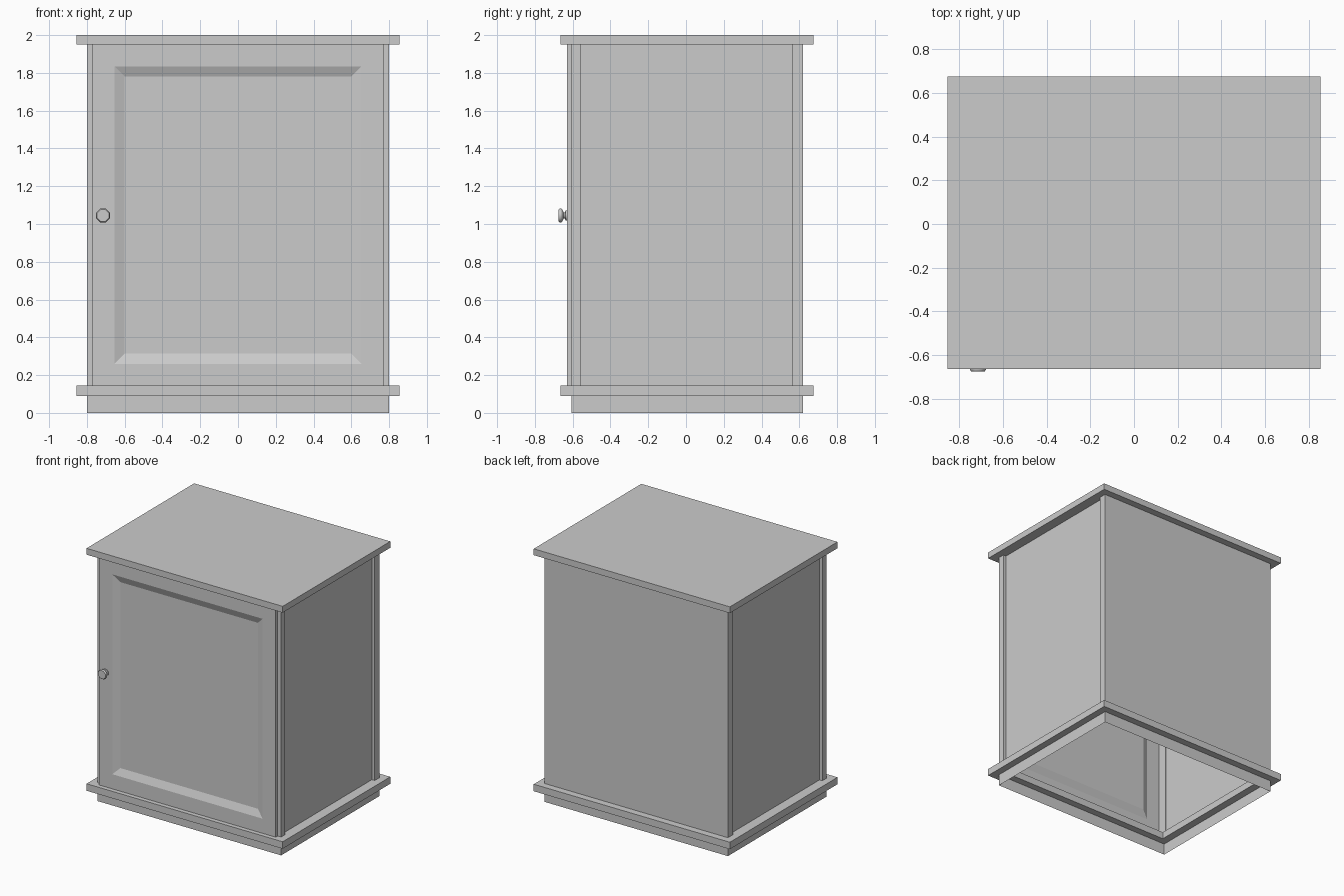
import bpy, bmesh
from math import pi
from mathutils import Matrix, Vector

cube = bpy.data.objects.get("Cube")
if cube:
    bpy.data.objects.remove(cube, do_unlink=True)

grey = bpy.data.materials.new("plain_grey")
grey.use_nodes = True
grey.diffuse_color = (0.6, 0.6, 0.6, 1)
grey.node_tree.nodes["Principled BSDF"].inputs["Base Color"].default_value = (0.6, 0.6, 0.6, 1)


def finish(name, bm):
    mesh = bpy.data.meshes.new(name)
    bm.to_mesh(mesh)
    bm.free()
    mesh.materials.append(grey)
    obj = bpy.data.objects.new(name, mesh)
    bpy.context.collection.objects.link(obj)
    return obj


def box_bm(x, y, z):
    """Box spanning the (low, high) pairs x, y and z."""
    bm = bmesh.new()
    size = [b - a for a, b in (x, y, z)]
    mid = [(a + b) / 2 for a, b in (x, y, z)]
    bmesh.ops.create_cube(bm, size=1, matrix=Matrix.Translation(mid) @ Matrix.Diagonal((*size, 1)))
    return bm


def facing(bm, direction):
    return [f for f in bm.faces if f.normal.dot(Vector(direction)) > 0.9]


def delete_faces(bm, *directions):
    doomed = [f for d in directions for f in facing(bm, d)]
    bmesh.ops.delete(bm, geom=doomed, context='FACES')


UP, DOWN, BACK, FRONT = (0, 0, 1), (0, 0, -1), (0, 1, 0), (0, -1, 0)
WIDE, DEEP = (-0.855, 0.855), (-0.665, 0.675)
BODY_X, BODY_Y, BODY_Z = (-0.8, 0.8), (-0.605, 0.62), (0.145, 1.95)

# Top board
finish("top_board", box_bm(WIDE, DEEP, (1.95, 2.0)))

# Bottom board: a frame with an open middle
bm = box_bm(WIDE, DEEP, (0.09, 0.145))
for side in (UP, DOWN):
    bmesh.ops.inset_region(bm, faces=facing(bm, side), thickness=0.115, use_even_offset=True)
holes = [f for f in bm.faces if abs(f.normal.z) > 0.9
         and all(abs(v.co.x) < 0.8 for v in f.verts)]
bmesh.ops.bridge_loops(bm, edges=[e for f in holes for e in f.edges])
bmesh.ops.delete(bm, geom=holes, context='FACES_ONLY')
bmesh.ops.recalc_face_normals(bm, faces=bm.faces)
finish("bottom_frame", bm)

# Plinth: thin walls, open above and below
bm = box_bm(BODY_X, BODY_Y, (0, 0.09))
delete_faces(bm, UP, DOWN)
finish("plinth", bm)

# Corner posts and recessed side panels
for s, side in ((-1, "right"), (1, "left")):
    post_x = sorted((s * 0.77, s * 0.8))
    finish("front_post_" + side, box_bm(post_x, (-0.605, -0.555), BODY_Z))
    finish("back_post_" + side, box_bm(post_x, (0.56, 0.619), BODY_Z))
    bm = box_bm(sorted((s * 0.765, s * 0.775)), (-0.555, 0.56), BODY_Z)
    delete_faces(bm, UP, DOWN, FRONT, BACK, (-s, 0, 0))
    finish("side_panel_" + side, bm)

# Back panel
bm = box_bm(BODY_X, (0.61, 0.62), BODY_Z)
delete_faces(bm, UP, DOWN, FRONT, (1, 0, 0), (-1, 0, 0))
finish("back_panel", bm)

# Door: a shell with a sunken panel
bm = box_bm((-0.77, 0.77), (-0.63, -0.605), BODY_Z)
delete_faces(bm, BACK)
panel = facing(bm, FRONT)
bmesh.ops.inset_region(bm, faces=panel, thickness=0.115, use_even_offset=True)
bmesh.ops.inset_region(bm, faces=panel, thickness=0.055, depth=-0.022, use_even_offset=True)
finish("door", bm)

# Knob: a profile of (radius, distance from door) spun around its axis
profile = [(0.03, 0), (0.03, 0.007), (0.018, 0.011), (0.018, 0.018),
           (0.034, 0.024), (0.04, 0.031), (0.04, 0.037), (0.034, 0.045), (0, 0.045)]
bm = bmesh.new()
verts = [bm.verts.new((r, 0, h)) for r, h in profile]
edges = [bm.edges.new(pair) for pair in zip(verts, verts[1:])]
bmesh.ops.spin(bm, geom=verts + edges, cent=(0, 0, 0), axis=(0, 0, 1), angle=2 * pi, steps=8)
bmesh.ops.remove_doubles(bm, verts=bm.verts, dist=0.0005)
bmesh.ops.recalc_face_normals(bm, faces=bm.faces)
place = (Matrix.Translation((-0.715, -0.63, 1.045)) @ Matrix.Rotation(pi / 2, 4, 'X')
         @ Matrix.Rotation(pi / 8, 4, 'Z'))
bmesh.ops.transform(bm, matrix=place, verts=bm.verts)
knob = finish("knob", bm)
bpy.context.view_layer.objects.active = knob
knob.select_set(True)
bpy.ops.object.shade_smooth_by_angle(angle=0.9)
